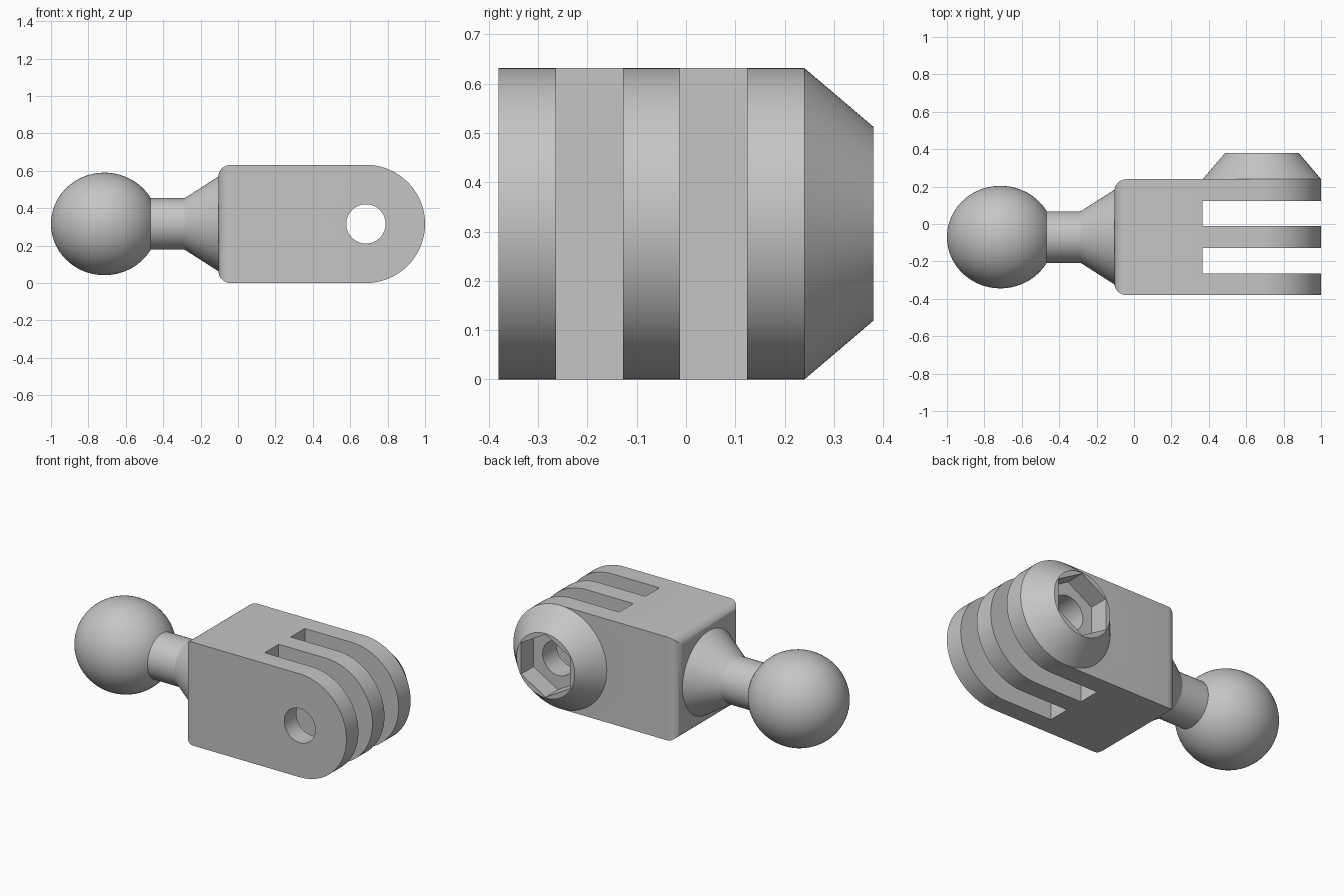
import bpy, bmesh, math
from mathutils import Matrix, Vector

old = bpy.data.objects.get("Cube")
if old:
    bpy.data.objects.remove(old, do_unlink=True)

MID_Y, MID_Z = -0.07, 0.316      # axis of the ball and neck
PIN_X, RADIUS = 0.684, 0.316     # hinge axis and rounded end
FRONT, BACK, TIP = -0.38, 0.24, 0.38
END_X = -0.105

grey = bpy.data.materials.new("light_grey")
grey.use_nodes = True
colour = (0.56, 0.56, 0.56, 1)
grey.diffuse_color = colour
grey.node_tree.nodes["Principled BSDF"].inputs["Base Color"].default_value = colour


def make(name, bm):
    bmesh.ops.recalc_face_normals(bm, faces=bm.faces)
    mesh = bpy.data.meshes.new(name)
    bm.to_mesh(mesh)
    bm.free()
    mesh.materials.append(grey)
    obj = bpy.data.objects.new(name, mesh)
    bpy.context.collection.objects.link(obj)
    return obj


def pin(name, y0, y1, r0, r1, sides=96):
    """Cylinder, cone or prism along y on the hinge axis."""
    bm = bmesh.new()
    bmesh.ops.create_cone(bm, cap_ends=True, segments=sides, radius1=r0, radius2=r1,
                          depth=y1 - y0)
    place = Matrix.Translation((PIN_X, (y0 + y1) / 2, MID_Z))
    bm.transform(place @ Matrix.Rotation(-math.pi / 2, 4, 'X'))
    return make(name, bm)


def block(name, low, high):
    bm = bmesh.new()
    bmesh.ops.create_cube(bm, size=1)
    low, high = Vector(low), Vector(high)
    bm.transform(Matrix.Translation((low + high) / 2) @ Matrix.Diagonal((*(high - low), 1)))
    return make(name, bm)


def combine(target, tool, operation):
    """Apply a boolean and discard its tool."""
    mod = target.modifiers.new(operation, 'BOOLEAN')
    mod.operation, mod.object, mod.solver = operation, tool, 'EXACT'
    graph = bpy.context.evaluated_depsgraph_get()
    mesh = bpy.data.meshes.new_from_object(target.evaluated_get(graph))
    target.modifiers.clear()
    target.data = mesh
    bpy.data.objects.remove(tool, do_unlink=True)


def smooth(obj):
    bpy.ops.object.select_all(action='DESELECT')
    obj.select_set(True)
    bpy.context.view_layer.objects.active = obj
    bpy.ops.object.shade_smooth_by_angle(angle=math.radians(25))


# Body: side profile with one round end, extruded through its width
bm = bmesh.new()
outline = [(END_X, 0), (END_X, 2 * RADIUS)]
for i in range(49):
    a = math.pi / 2 - math.pi * i / 48
    outline.append((PIN_X + RADIUS * math.cos(a), MID_Z + RADIUS * math.sin(a)))
face = bm.faces.new([bm.verts.new((x, FRONT, z)) for x, z in outline])
extruded = bmesh.ops.extrude_face_region(bm, geom=[face])["geom"]
bmesh.ops.translate(bm, vec=(0, BACK - FRONT, 0),
                    verts=[v for v in extruded if isinstance(v, bmesh.types.BMVert)])
end_edges = [e for e in bm.edges if all(abs(v.co.x - END_X) < 1e-4 for v in e.verts)]
bmesh.ops.bevel(bm, geom=end_edges, offset=0.065, segments=8, profile=0.5, affect='EDGES')
body = make("hinge_body", bm)

# Tapered boss, finger slots, pin hole and hexagonal nut recess
combine(body, pin("nut_boss", BACK - 0.05, BACK, RADIUS - 0.001, RADIUS - 0.001), 'UNION')
boss = pin("nut_boss", BACK, TIP, RADIUS, 0.197)
for y0, y1 in ((-0.264, -0.128), (-0.012, 0.124)):
    combine(body, block("slot_cutter", (0.365, y0, -0.1), (1.1, y1, 0.8)), 'DIFFERENCE')
for part in (body, boss):
    combine(part, pin("hole_cutter", -0.5, 0.5, 0.105, 0.105, 64), 'DIFFERENCE')
combine(boss, pin("nut_cutter", 0.26, 0.45, 0.192, 0.192, 6), 'DIFFERENCE')

# Ball, neck and flared collar turned around the x axis
BALL_X, BALL_R, BALL_LEN, NECK_R = -0.714, 0.274, 0.286, 0.138
stop = math.pi - math.asin(NECK_R / BALL_R)
profile = [(BALL_X - BALL_LEN * math.cos(stop * i / 40), BALL_R * math.sin(stop * i / 40))
           for i in range(41)]
profile += [(-0.285, NECK_R), (END_X, 0.253), (-0.04, 0.253), (-0.04, 0)]
bm = bmesh.new()
verts = [bm.verts.new((x, MID_Y, MID_Z + r)) for x, r in profile]
edges = [bm.edges.new(pair) for pair in zip(verts, verts[1:])]
bmesh.ops.spin(bm, geom=verts + edges, cent=(0, MID_Y, MID_Z), axis=(1, 0, 0),
               angle=2 * math.pi, steps=80, use_duplicate=False)
bmesh.ops.remove_doubles(bm, verts=bm.verts, dist=1e-4)
ball = make("ball_and_neck", bm)

for part in (body, boss, ball):
    smooth(part)
